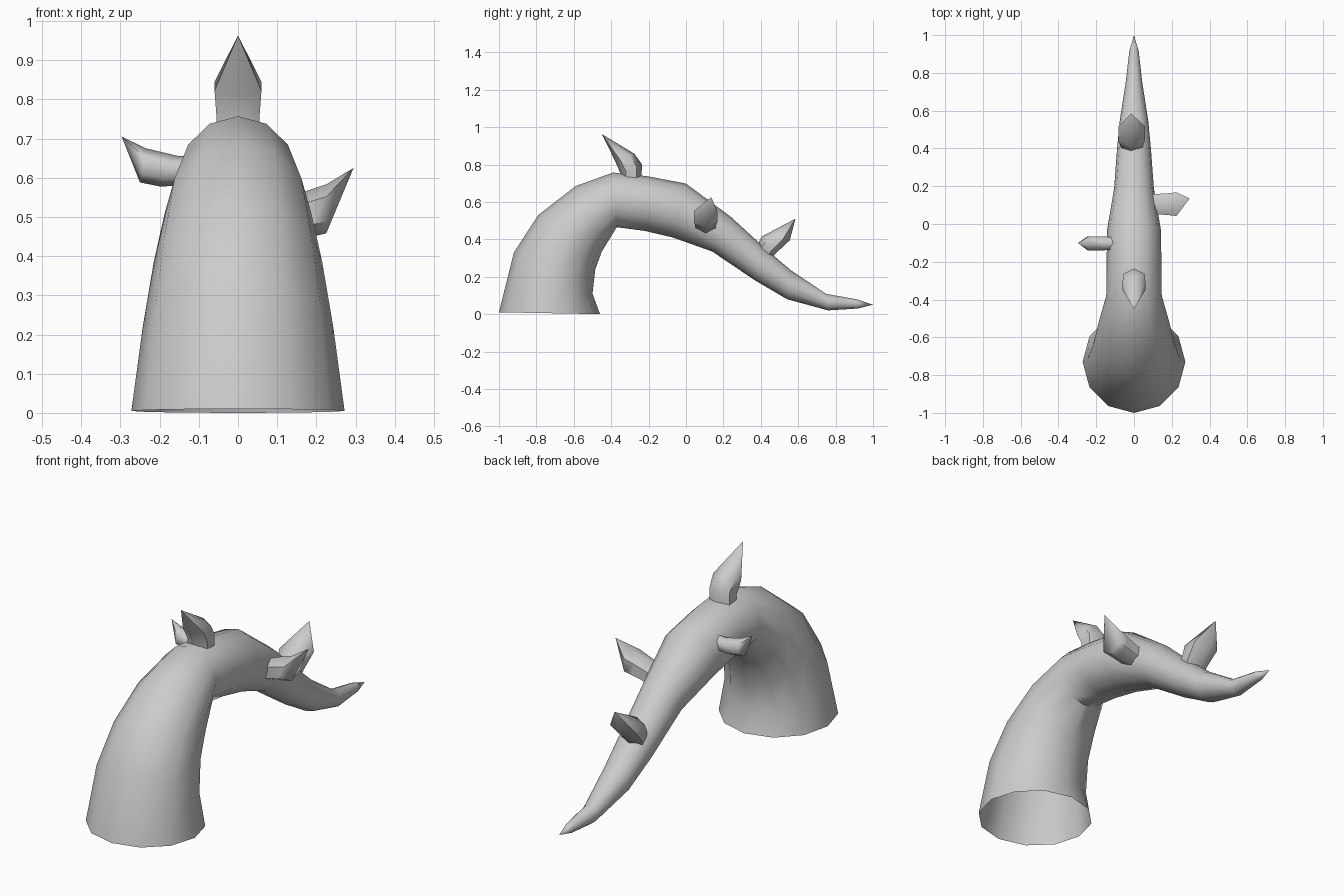
import bpy, bmesh, math


def loft(name, rings, tip, sides, place, center_w=0.0):
    """Skin elliptical rings (u0, v0, u1, v1, half_width) and close them at a tip."""
    bm = bmesh.new()
    loops = []
    for u0, v0, u1, v1, hw in rings:
        loop = []
        for i in range(sides):
            a = 2 * math.pi * i / sides
            t = (1 + math.cos(a)) / 2
            u, v = u1 + (u0 - u1) * t, v1 + (v0 - v1) * t
            loop.append(bm.verts.new(place(u, v, center_w + hw * math.sin(a))))
        loops.append(loop)
    for a, b in zip(loops, loops[1:]):
        for i in range(sides):
            j = (i + 1) % sides
            bm.faces.new((a[i], a[j], b[j], b[i]))
    end = bm.verts.new(place(*tip))
    for i in range(sides):
        bm.faces.new((loops[-1][i], loops[-1][(i + 1) % sides], end))
    # close briefly so the normals face outward, then reopen the base
    cap = bm.faces.new(loops[0])
    bmesh.ops.recalc_face_normals(bm, faces=bm.faces)
    bmesh.ops.delete(bm, geom=[cap], context='FACES_ONLY')
    mesh = bpy.data.meshes.new(name)
    bm.to_mesh(mesh)
    bm.free()
    ob = bpy.data.objects.new(name, mesh)
    bpy.context.collection.objects.link(ob)
    bpy.ops.object.select_all(action='DESELECT')
    ob.select_set(True)
    bpy.context.view_layer.objects.active = ob
    bpy.ops.object.shade_smooth_by_angle(angle=math.radians(62))
    return ob


def side_plane(u, v, w):      # profile drawn in the yz plane
    return (w, u, v)


def front_plane(u, v, w):     # profile drawn in the xz plane
    return (u, w, v)


# Curved tapering body, open at the base
loft("tentacle_body", [
    (-1.00, 0.01, -0.46, 0.00, 0.272),
    (-0.92, 0.33, -0.50, 0.11, 0.243),
    (-0.79, 0.53, -0.485, 0.24, 0.215),
    (-0.59, 0.685, -0.45, 0.335, 0.187),
    (-0.39, 0.757, -0.37, 0.465, 0.147),
    (-0.21, 0.738, -0.22, 0.445, 0.145),
    (0.00, 0.698, -0.07, 0.41, 0.143),
    (0.24, 0.52, 0.14, 0.335, 0.105),
    (0.42, 0.355, 0.37, 0.18, 0.09),
    (0.56, 0.235, 0.54, 0.08, 0.075),
    (0.75, 0.108, 0.76, 0.02, 0.043),
    (0.91, 0.08, 0.92, 0.03, 0.025),
], (1.0, 0.05, 0.0), 12, side_plane)

# Bent thorns along the back
loft("crest_thorn", [
    (-0.345, 0.69, -0.24, 0.70, 0.062),
    (-0.35, 0.75, -0.235, 0.80, 0.064),
    (-0.375, 0.81, -0.275, 0.857, 0.069),
], (-0.45, 0.963, 0.0), 6, side_plane)

loft("tail_thorn", [
    (0.385, 0.34, 0.45, 0.28, 0.06),
    (0.385, 0.375, 0.475, 0.32, 0.068),
    (0.405, 0.415, 0.555, 0.395, 0.08),
], (0.585, 0.51, -0.015), 6, side_plane, -0.012)

# Bent thorns on the flanks
loft("right_thorn", [
    (0.08, 0.53, 0.09, 0.43, 0.06),
    (0.17, 0.565, 0.19, 0.45, 0.066),
    (0.225, 0.583, 0.225, 0.458, 0.072),
], (0.295, 0.625, 0.135), 6, front_plane, 0.105)

loft("left_thorn", [
    (-0.08, 0.66, -0.09, 0.58, 0.038),
    (-0.15, 0.655, -0.20, 0.578, 0.042),
    (-0.235, 0.675, -0.25, 0.588, 0.042),
], (-0.297, 0.705, -0.10), 6, front_plane, -0.103)
